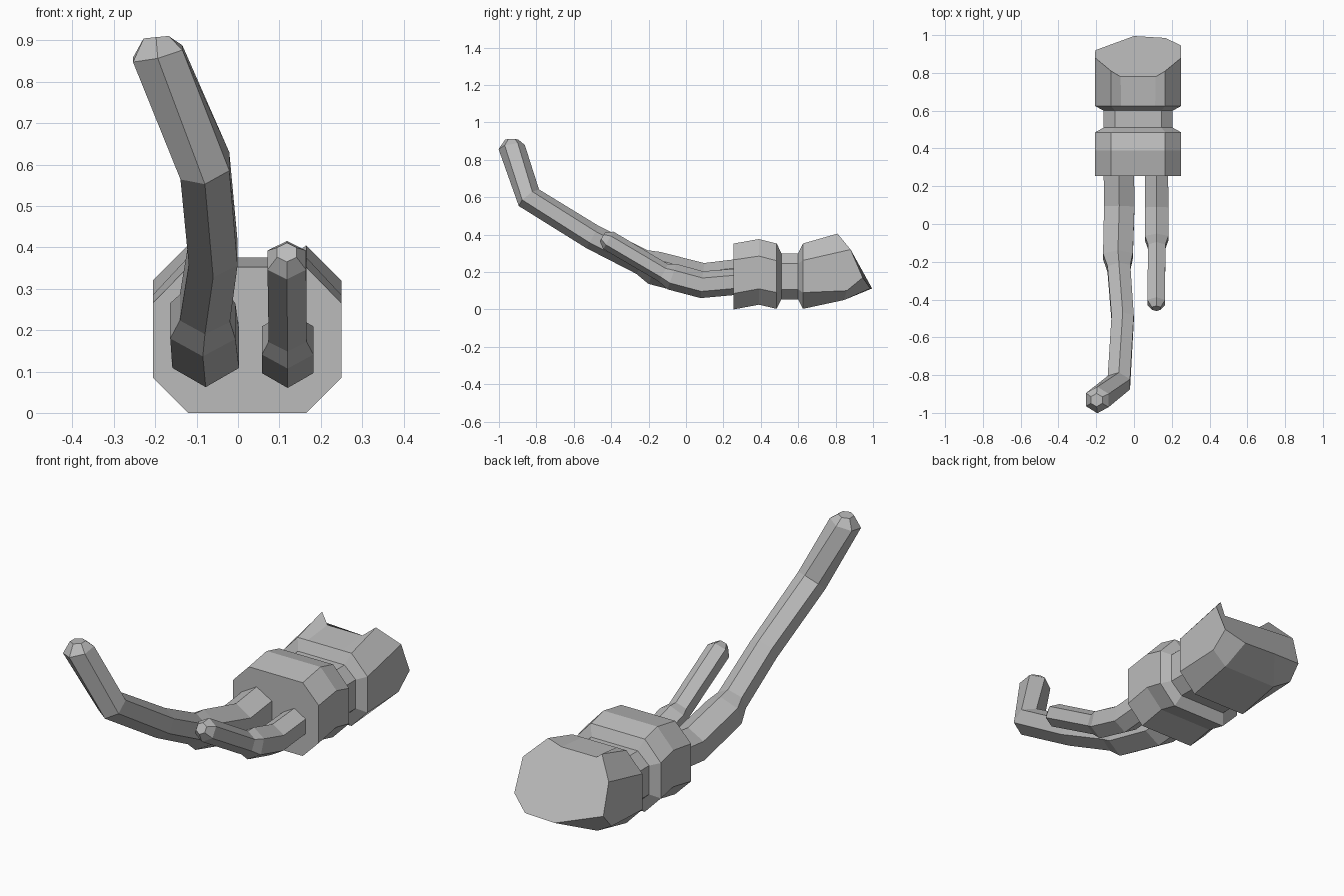
import bpy, bmesh, math
from mathutils import Vector

old = bpy.data.objects.get("Cube")
if old:
    bpy.data.objects.remove(old, do_unlink=True)

grey = bpy.data.materials.new("plain_grey")
grey.use_nodes = True
grey.diffuse_color = (0.5, 0.5, 0.5, 1)
grey.node_tree.nodes["Principled BSDF"].inputs["Base Color"].default_value = (0.5, 0.5, 0.5, 1)


def loft(name, rings):
    """Skin a list of equal-length point rings and cap both ends."""
    bm = bmesh.new()
    loops = [[bm.verts.new(p) for p in ring] for ring in rings]
    n = len(loops[0])
    for a, b in zip(loops, loops[1:]):
        for i in range(n):
            j = (i + 1) % n
            bm.faces.new((a[i], a[j], b[j], b[i]))
    bm.faces.new(loops[0])
    bm.faces.new(loops[-1])
    bmesh.ops.remove_doubles(bm, verts=bm.verts, dist=0.002)
    bmesh.ops.recalc_face_normals(bm, faces=bm.faces)
    mesh = bpy.data.meshes.new(name)
    bm.to_mesh(mesh)
    bm.free()
    mesh.materials.append(grey)
    obj = bpy.data.objects.new(name, mesh)
    bpy.context.collection.objects.link(obj)
    return obj


MID = 0.022  # body centre in x


def section(y, half, z0, z1, z2, z3, cut):
    """Chamfered box section with two extra points along its top edge."""
    inner = half - cut
    right = [(inner, z0), (half, z1), (half, z2), (inner, z3), (0.09, z3)]
    pts = right + [(-x, z) for x, z in reversed(right)]
    return [(MID + x, y, z) for x, z in pts]


# Body: two thick blocks joined by a narrow neck, with a notched slanted end
rear = [(0.165, 0.845, 0.05), (0.25, 0.86, 0.10), (0.25, 0.88, 0.32),
        (0.165, 0.81, 0.405), (0.115, 0.78, 0.365)]
rear += [(2 * MID - x, y, z) for x, y, z in reversed(rear)]
slant = list(rear)
slant[0] = (0.165, 0.985, 0.112)
slant[1] = (0.25, 0.945, 0.17)
slant[8] = (-0.205, 0.92, 0.17)
slant[9] = (0.0, 0.995, 0.112)
loft("body", [
    section(0.255, 0.228, 0.0, 0.085, 0.265, 0.352, 0.085),
    section(0.39, 0.228, 0.025, 0.11, 0.285, 0.376, 0.085),
    section(0.485, 0.228, 0.003, 0.09, 0.26, 0.352, 0.085),
    section(0.51, 0.183, 0.053, 0.107, 0.245, 0.30, 0.06),
    section(0.60, 0.183, 0.053, 0.107, 0.245, 0.30, 0.06),
    section(0.625, 0.228, 0.003, 0.09, 0.262, 0.352, 0.085),
    rear, slant])


def tentacle(name, path):
    """Six-sided tube; path holds (x, y, z, radius)."""
    pts = [Vector(p[:3]) for p in path]
    rings = []
    for i, p in enumerate(pts):
        t = Vector()
        if i:
            t += (p - pts[i - 1]).normalized()
        if i < len(pts) - 1:
            t += (pts[i + 1] - p).normalized()
        t.normalize()
        side = Vector((1, 0, 0))
        side = (side - t * side.dot(t)).normalized()
        up = side.cross(t)
        r = path[i][3]
        rings.append([p + r * (side * math.cos(a) + up * math.sin(a))
                      for a in (math.radians(30 + 60 * k) for k in range(6))])
    return loft(name, rings)


# Long tentacle, rising and bending outward at the tip
tentacle("long_tentacle", [
    (-0.08, 0.27, 0.175, 0.093),
    (-0.078, 0.09, 0.155, 0.093),
    (-0.085, -0.17, 0.222, 0.091),
    (-0.08, -0.235, 0.253, 0.07),
    (-0.06, -0.50, 0.387, 0.068),
    (-0.08, -0.84, 0.597, 0.07),
    (-0.194, -0.932, 0.868, 0.071),
    (-0.198, -0.932, 0.908, 0.035)])

# Short tentacle
tentacle("short_tentacle", [
    (0.12, 0.27, 0.148, 0.07),
    (0.12, 0.085, 0.132, 0.072),
    (0.12, -0.075, 0.175, 0.072),
    (0.12, -0.12, 0.195, 0.053),
    (0.118, -0.415, 0.369, 0.054),
    (0.118, -0.447, 0.388, 0.027)])
